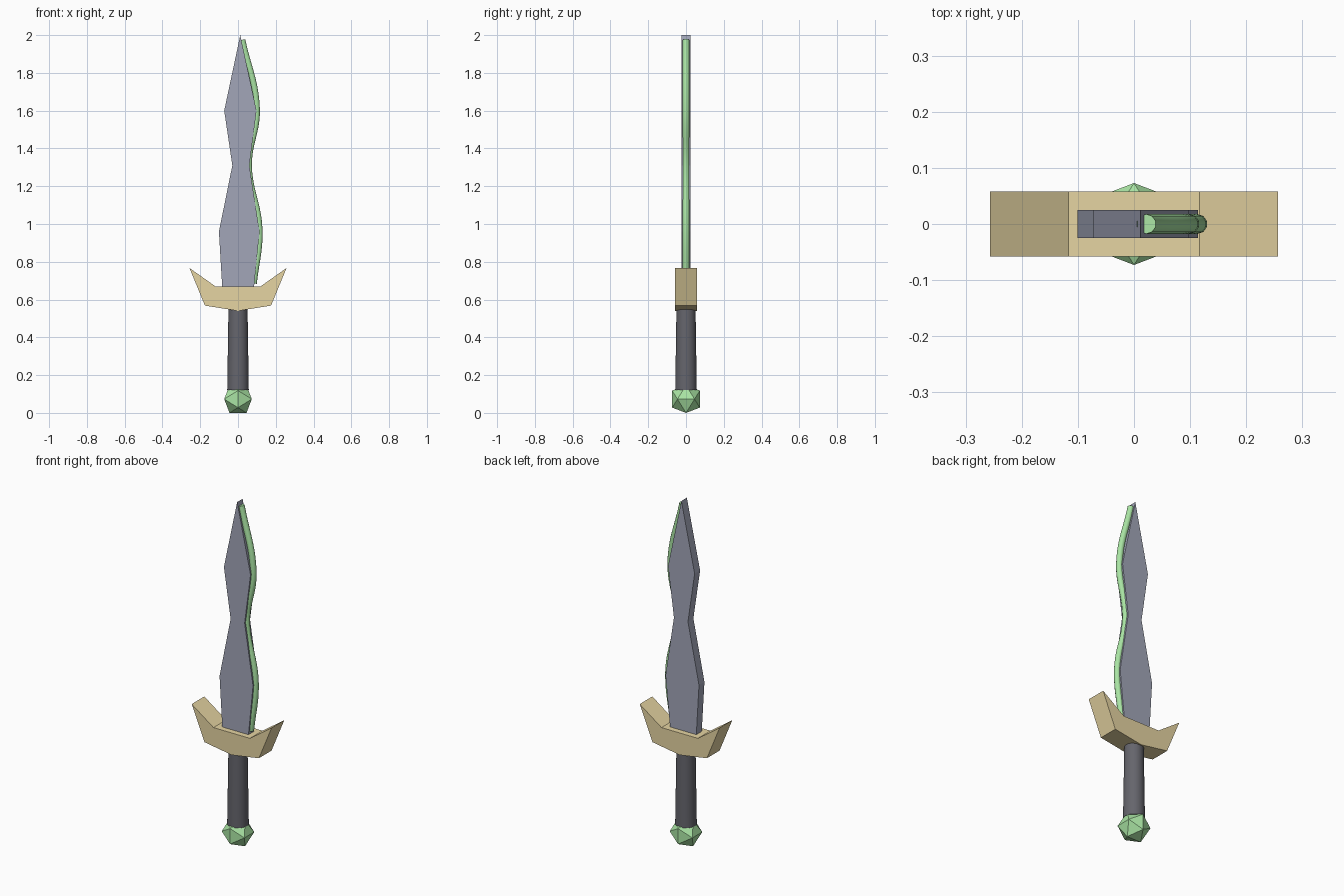
import bpy, bmesh, math

if "Cube" in bpy.data.objects:
    bpy.data.objects.remove(bpy.data.objects["Cube"])


def paint(obj, name, rgb):
    mat = bpy.data.materials.get(name) or bpy.data.materials.new(name)
    mat.diffuse_color = (*rgb, 1)
    mat.use_nodes = True
    mat.node_tree.nodes["Principled BSDF"].inputs["Base Color"].default_value = mat.diffuse_color
    obj.data.materials.append(mat)


def new_object(name, bm):
    bmesh.ops.recalc_face_normals(bm, faces=bm.faces)
    mesh = bpy.data.meshes.new(name)
    bm.to_mesh(mesh)
    bm.free()
    obj = bpy.data.objects.new(name, mesh)
    bpy.context.collection.objects.link(obj)
    return obj


def slab(name, outline, half):
    """Extrude an x/z outline symmetrically along y."""
    bm = bmesh.new()
    face = bm.faces.new([bm.verts.new((x, -half, z)) for x, z in outline])
    ext = bmesh.ops.extrude_face_region(bm, geom=[face])["geom"]
    bmesh.ops.translate(bm, vec=(0, 2 * half, 0),
                        verts=[g for g in ext if isinstance(g, bmesh.types.BMVert)])
    return new_object(name, bm)


GREEN = (0.40, 0.78, 0.37)

# Wavy faceted blade
right = [(0.082, 0.64), (0.114, 0.96), (0.06, 1.31), (0.098, 1.6)]
left = [(-0.073, 1.6), (-0.03, 1.31), (-0.101, 0.96), (-0.082, 0.64)]
blade = slab("blade", right + [(0.012, 2.0)] + left, 0.025)
paint(blade, "blade_steel", (0.36, 0.38, 0.48))

# Winged cross guard, mirrored left to right
half_guard = [(0.175, 0.568), (0.257, 0.767), (0.117, 0.668)]
guard = slab("guard", [(0, 0.54)] + half_guard + [(-x, z) for x, z in reversed(half_guard)], 0.058)
paint(guard, "guard_gold", (0.79, 0.66, 0.36))

# Glowing tube following the right edge of the blade
curve = bpy.data.curves.new("edge_strip", "CURVE")
curve.dimensions = "3D"
curve.bevel_depth = 0.0175
curve.bevel_resolution = 3
curve.resolution_u = 10
curve.use_fill_caps = True
path = [(0.083, 0.685), (0.113, 0.97), (0.057, 1.31), (0.099, 1.61), (0.022, 1.975)]
spline = curve.splines.new("BEZIER")
spline.bezier_points.add(len(path) - 1)
for point, (x, z) in zip(spline.bezier_points, path):
    point.co = (x, 0, z)
    point.handle_left_type = point.handle_right_type = "AUTO"
strip = bpy.data.objects.new("edge_strip", curve)
bpy.context.collection.objects.link(strip)
paint(strip, "green_gem", GREEN)

# Slightly tapered round grip
bpy.ops.mesh.primitive_cone_add(vertices=32, radius1=0.057, radius2=0.05,
                                depth=0.47, location=(0, 0, 0.355))
grip = bpy.context.object
grip.name = "grip"
bpy.ops.object.shade_smooth_by_angle(angle=math.radians(30))
paint(grip, "grip_black", (0.13, 0.13, 0.15))

# Icosahedron pommel, resting on one edge
phi = (1 + math.sqrt(5)) / 2
s = 0.073 / phi
bm = bmesh.new()
for a in (-1, 1):
    for b in (-phi, phi):
        for co in ((0, b, a), (a, 0, b), (b, a, 0)):
            bm.verts.new((co[0] * s, co[1] * s, co[2] * s + 0.073))
bmesh.ops.convex_hull(bm, input=bm.verts)
pommel = new_object("pommel", bm)
paint(pommel, "green_gem", GREEN)
